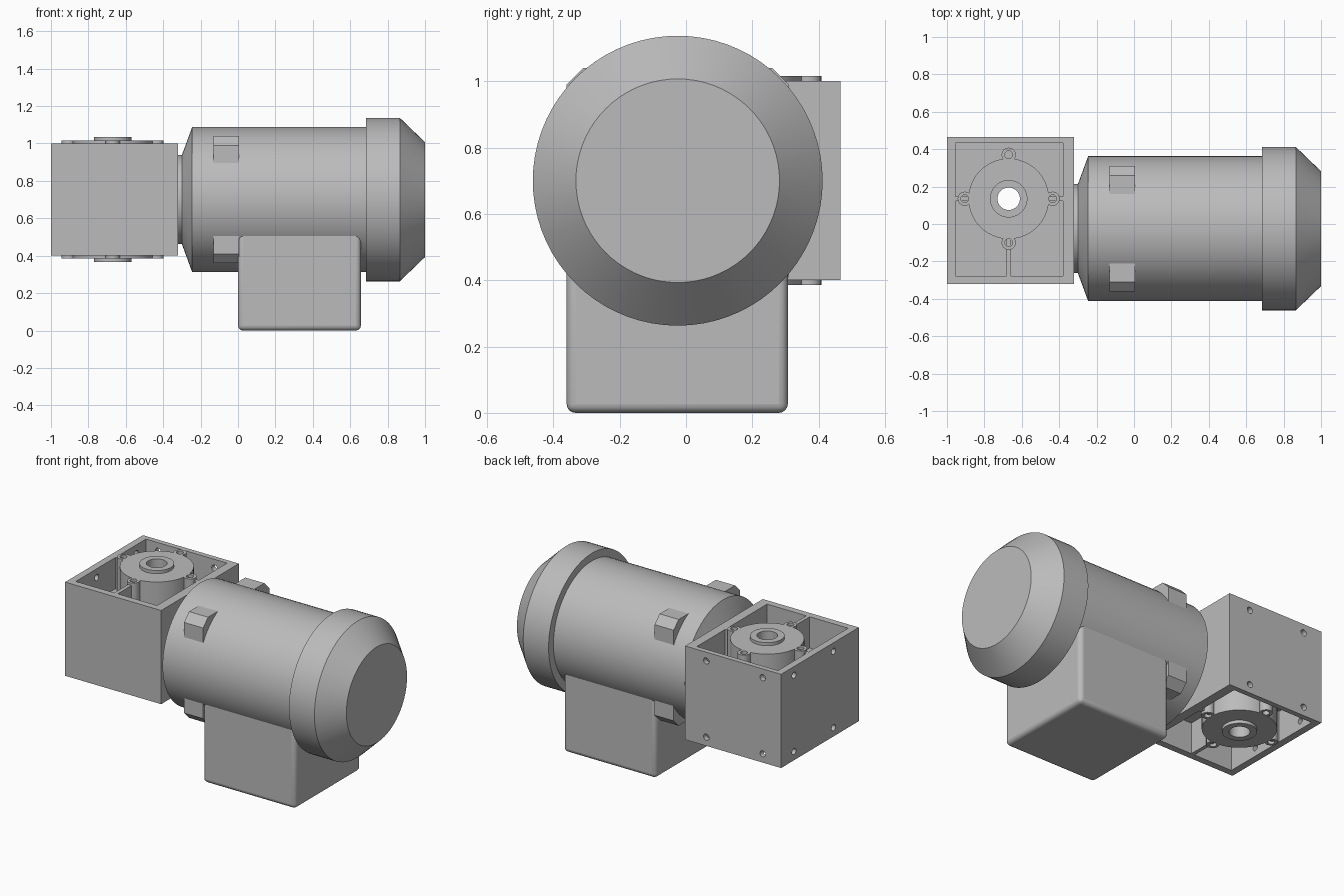
import bpy, bmesh, math
from mathutils import Matrix, Vector

cube = bpy.data.objects.get("Cube")
if cube:
    bpy.data.objects.remove(cube, do_unlink=True)

grey = bpy.data.materials.new("machine grey")
grey.use_nodes = True
COLOR = (0.5, 0.5, 0.5, 1)
grey.diffuse_color = COLOR
grey.node_tree.nodes["Principled BSDF"].inputs["Base Color"].default_value = COLOR


def finish(name, bm):
    bmesh.ops.recalc_face_normals(bm, faces=bm.faces[:])
    mesh = bpy.data.meshes.new(name)
    bm.to_mesh(mesh)
    bm.free()
    mesh.materials.append(grey)
    obj = bpy.data.objects.new(name, mesh)
    bpy.context.collection.objects.link(obj)
    return obj


def activate(obj):
    bpy.ops.object.select_all(action="DESELECT")
    obj.select_set(True)
    bpy.context.view_layer.objects.active = obj


def smooth(obj):
    activate(obj)
    bpy.ops.object.shade_smooth_by_angle(angle=math.radians(25))


def box(name, lo, hi):
    lo, hi = Vector(lo), Vector(hi)
    bm = bmesh.new()
    bmesh.ops.create_cube(bm, size=1, matrix=Matrix.Translation((lo + hi) / 2)
                          @ Matrix.Diagonal((*(hi - lo), 1)))
    return finish(name, bm)


def cylinder(name, center, radius, length, axis="Z", sides=32):
    turn = {"X": Matrix.Rotation(math.pi / 2, 4, "Y"),
            "Y": Matrix.Rotation(math.pi / 2, 4, "X"), "Z": Matrix()}[axis]
    bm = bmesh.new()
    bmesh.ops.create_cone(bm, cap_ends=True, segments=sides, radius1=radius, radius2=radius,
                          depth=length, matrix=Matrix.Translation(center) @ turn)
    return finish(name, bm)


def combine(obj, others, operation):
    """Apply each helper as a boolean, then discard it."""
    for other in others:
        mod = obj.modifiers.new("boolean", "BOOLEAN")
        mod.operation, mod.object, mod.solver = operation, other, "EXACT"
        activate(obj)
        bpy.ops.object.modifier_apply(modifier=mod.name)
        bpy.data.objects.remove(other, do_unlink=True)


AY, AZ = -0.025, 0.70      # motor axis
HX, HY = -0.67, 0.135      # output hub axis


def lathe(name, profile, sides=72):
    """Revolve (x, radius) points around the motor axis."""
    bm = bmesh.new()
    verts = [bm.verts.new((x, AY, AZ + r)) for x, r in profile]
    edges = [bm.edges.new(pair) for pair in zip(verts, verts[1:])]
    bmesh.ops.spin(bm, geom=verts + edges, cent=(0, AY, AZ), axis=(1, 0, 0),
                   angle=math.tau, steps=sides)
    bmesh.ops.remove_doubles(bm, verts=bm.verts[:], dist=0.0005)
    obj = finish(name, bm)
    smooth(obj)
    return obj


# Motor body with its neck, and the fan cover
lathe("motor_body", [(-0.34, 0), (-0.34, 0.238), (-0.30, 0.238), (-0.245, 0.388),
                     (0.72, 0.388), (0.72, 0)])
lathe("fan_cover", [(0.685, 0), (0.685, 0.437), (0.865, 0.437), (1.0, 0.307), (1.0, 0)])

# Four chamfered mounting lugs around the motor
for sy in (-1, 1):
    for sz in (-1, 1):
        bm = bmesh.new()
        section = [(0.15, 0.15), (0.335, 0.15), (0.335, 0.29), (0.285, 0.34), (0.15, 0.34)]
        face = bm.faces.new([bm.verts.new((-0.13, AY + sy * y, AZ + sz * z)) for y, z in section])
        new = bmesh.ops.extrude_face_region(bm, geom=[face])["geom"]
        bmesh.ops.translate(bm, vec=(0.135, 0, 0),
                            verts=[v for v in new if isinstance(v, bmesh.types.BMVert)])
        finish(f"mounting_lug_{'back' if sy > 0 else 'front'}_{'top' if sz > 0 else 'bottom'}", bm)

# Rounded terminal box under the motor
terminal = box("terminal_box", (0.0, -0.36, 0), (0.657, 0.307, 0.6))
bevel = terminal.modifiers.new("rounding", "BEVEL")
bevel.width, bevel.segments = 0.027, 4
smooth(terminal)

# Gearbox housing: open pockets above and below a central web
housing = box("gearbox_housing", (-1, -0.32, 0.4), (-0.32, 0.466, 1.0))
cutters = [box("pocket_cutter", (-0.955, -0.277, z), (-0.38, 0.433, z + 0.3))
           for z in (0.3, 0.9 - 0.1)]
cutters.append(cylinder("bore_cutter", (HX, HY, 0.7), 0.12, 1))
for s in (-1, 1):
    for z in (0.456, 0.944):
        cutters.append(cylinder("back_hole_cutter", (HX + s * 0.2, 0.45, z), 0.02, 0.12, "Y", 16))
        cutters.append(cylinder("end_hole_cutter", (-0.98, HY + s * 0.2, z), 0.02, 0.12, "X", 16))
combine(housing, cutters, "DIFFERENCE")
smooth(housing)

# Thin ribs tying the hub to the housing walls
for z, level in ((0.4, "bottom"), (0.79, "top")):
    top = z + 0.21
    box(f"left_rib_{level}", (-0.5, HY - 0.012, z), (-0.36, HY + 0.012, top))
    box(f"right_rib_{level}", (-0.97, HY - 0.012, z), (-0.84, HY + 0.012, top))
    box(f"front_rib_{level}", (HX - 0.012, -0.29, z), (HX + 0.012, -0.03, top))

# Output hub with raised boss, four bolt bosses and through bore
hub = cylinder("output_hub", (HX, HY, 0.7), 0.215, 0.63, sides=64)
added = [cylinder("boss", (HX, HY, 0.7), 0.1, 0.67, sides=48)]
holes = [cylinder("bore", (HX, HY, 0.7), 0.06, 1, sides=48)]
for dx, dy in ((1, 0), (0, 1), (-1, 0), (0, -1)):
    x, y = HX + dx * 0.235, HY + dy * 0.235
    added.append(cylinder("bolt_boss", (x, y, 0.7), 0.038, 0.63, sides=24))
    for z in (0.385, 1.015):
        holes.append(cylinder("bolt_hole", (x, y, z), 0.021, 0.2, sides=16))
combine(hub, added, "UNION")
combine(hub, holes, "DIFFERENCE")
smooth(hub)
